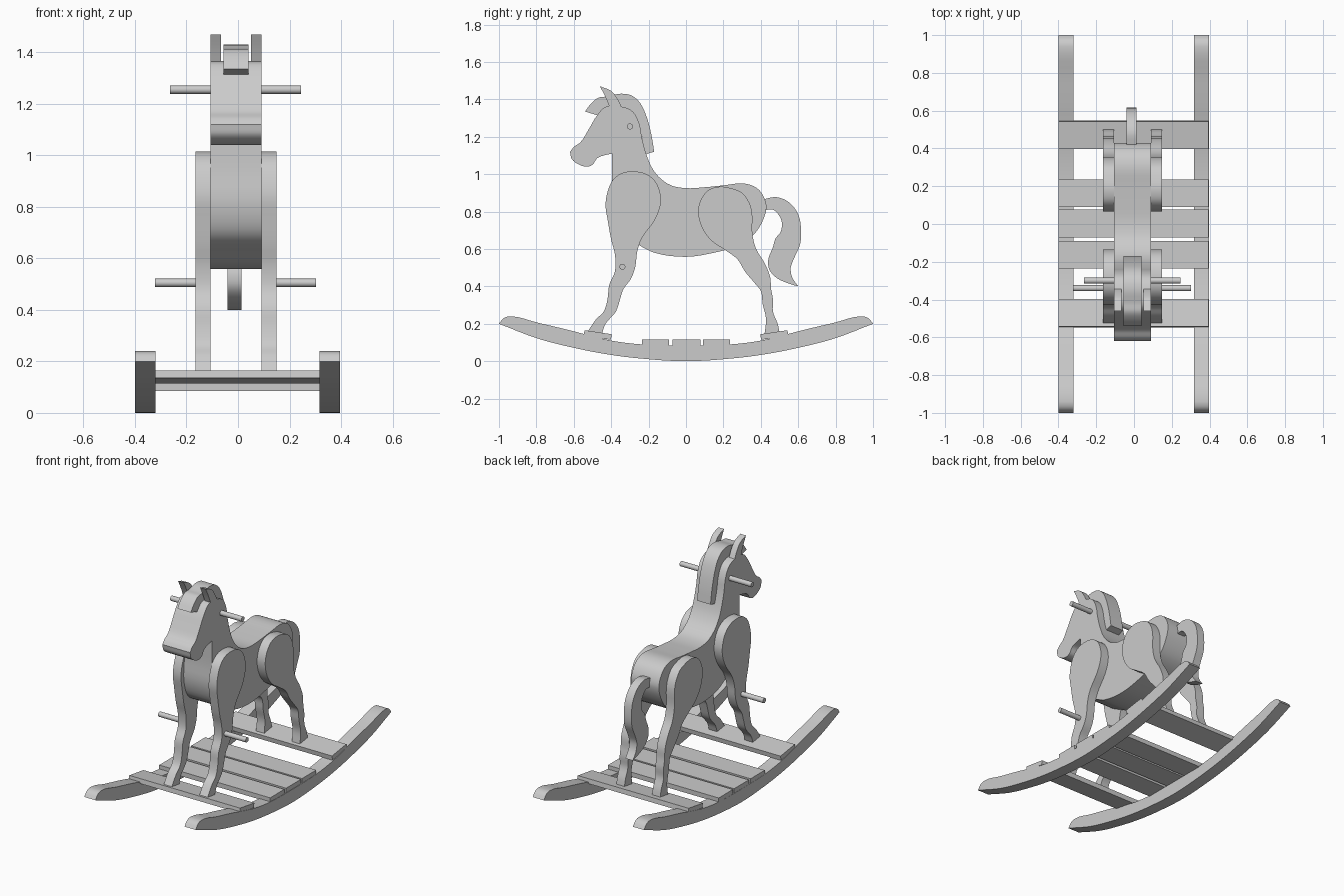
import bpy, bmesh, math
from mathutils import Vector, Matrix

cube = bpy.data.objects.get("Cube")
if cube:
    bpy.data.objects.remove(cube, do_unlink=True)

wood = bpy.data.materials.new("plain_grey")
wood.use_nodes = True
GREY = (0.6, 0.6, 0.6, 1)
wood.diffuse_color = GREY
wood.node_tree.nodes["Principled BSDF"].inputs["Base Color"].default_value = GREY

MID = -0.008  # centre plane of the horse


def finish(name, bm):
    bmesh.ops.recalc_face_normals(bm, faces=bm.faces[:])
    mesh = bpy.data.meshes.new(name)
    bm.to_mesh(mesh)
    bm.free()
    mesh.materials.append(wood)
    obj = bpy.data.objects.new(name, mesh)
    bpy.context.collection.objects.link(obj)
    bpy.ops.object.select_all(action='DESELECT')
    obj.select_set(True)
    bpy.context.view_layer.objects.active = obj
    bpy.ops.object.shade_smooth_by_angle(angle=math.radians(35))
    return obj


def smooth_outline(points, steps=4, corner=50):
    """Closed spline through the points that keeps sharp corners."""
    pts = [Vector(p) for p in points]
    n = len(pts)
    tangents = []
    for i, p in enumerate(pts):
        a, b = p - pts[i - 1], pts[(i + 1) % n] - p
        sharp = math.degrees(a.angle(b)) > corner
        tangents.append(None if sharp else (a.normalized() + b.normalized()) / 2)
    out = []
    for i, p in enumerate(pts):
        j = (i + 1) % n
        q = pts[j]
        chord = q - p
        size = chord.length
        t0 = chord if tangents[i] is None else tangents[i] * size
        t1 = chord if tangents[j] is None else tangents[j] * size
        for s in range(steps):
            t = s / steps
            out.append(p * (2*t**3 - 3*t**2 + 1) + t0 * (t**3 - 2*t**2 + t)
                       + q * (3*t**2 - 2*t**3) + t1 * (t**3 - t**2))
    return out


def board(name, points, x, half):
    """Side profile in (y, z) cut from a board centred on x."""
    bm = bmesh.new()
    face = bm.faces.new([bm.verts.new((x - half, p.x, p.y)) for p in smooth_outline(points)])
    ext = bmesh.ops.extrude_face_region(bm, geom=[face])
    moved = [v for v in ext["geom"] if isinstance(v, bmesh.types.BMVert)]
    bmesh.ops.translate(bm, verts=moved, vec=(2 * half, 0, 0))
    return finish(name, bm)


def pair(name, points, offset, half, centre=MID):
    for side, label in ((1, "left"), (-1, "right")):
        board(f"{label}_{name}", points, centre + side * offset, half)


def slat(name, y, z, length, tilt=0):
    bm = bmesh.new()
    bmesh.ops.create_cube(bm, size=1)
    bmesh.ops.transform(bm, verts=bm.verts[:], matrix=Matrix.Translation((-0.002, y, z))
                        @ Matrix.Rotation(tilt, 4, 'X')
                        @ Matrix.Diagonal((0.794, length, 0.03, 1)))
    finish(name, bm)


def pegs(name, y, z, inner, outer):
    for side, label in ((1, "left"), (-1, "right")):
        bm = bmesh.new()
        bmesh.ops.create_cone(bm, cap_ends=True, segments=24, radius1=0.016,
                              radius2=0.016, depth=outer - inner)
        bmesh.ops.transform(bm, verts=bm.verts[:], matrix=Matrix.Translation(
            (-0.01 + side * (inner + outer) / 2, y, z)) @ Matrix.Rotation(math.pi / 2, 4, 'Y'))
        finish(f"{label}_{name}", bm)


# Body with neck and head
board("body", [
    (-.62, 1.12), (-.61, 1.08), (-.57, 1.05), (-.53, 1.04), (-.5, 1.05), (-.475, 1.085),
    (-.44, 1.1), (-.395, 1.11), (-.395, .95), (-.4, .8), (-.36, .69), (-.25, .62),
    (-.17, .58), (0, .558), (.15, .58), (.24, .605), (.35, .665), (.4, .73),
    (.43, .82), (.42, .87), (.38, .925), (.31, .95), (.2, .94), (.1, .93),
    (0, .925), (-.08, .94), (-.145, .985), (-.185, 1.04), (-.21, 1.1), (-.235, 1.19),
    (-.25, 1.27), (-.285, 1.335), (-.34, 1.36), (-.43, 1.36), (-.475, 1.315),
    (-.52, 1.24), (-.565, 1.17), (-.6, 1.145)], MID, 0.099)

# Mane with forelock
board("mane", [
    (-.54, 1.335), (-.505, 1.38), (-.465, 1.41), (-.42, 1.415), (-.35, 1.43), (-.29, 1.42),
    (-.245, 1.38), (-.21, 1.305), (-.185, 1.21), (-.17, 1.12), (-.22, 1.105),
    (-.25, 1.25), (-.3, 1.33), (-.43, 1.35), (-.475, 1.315)], MID, 0.048)

# Ears
pair("ear", [(-.405, 1.35), (-.43, 1.41), (-.46, 1.47), (-.4, 1.445), (-.365, 1.4),
             (-.34, 1.35)], 0.0785, 0.0205)

# Legs
pair("front_leg", [
    (-.43, .84), (-.415, .92), (-.39, .97), (-.345, 1.005), (-.28, 1.015), (-.21, 1),
    (-.16, .955), (-.135, .88), (-.14, .82), (-.17, .75), (-.235, .66), (-.26, .59),
    (-.272, .5), (-.295, .44), (-.335, .385), (-.35, .34), (-.375, .265), (-.43, .2),
    (-.45, .145), (-.525, .16), (-.48, .225), (-.44, .265), (-.42, .33), (-.41, .41),
    (-.38, .48), (-.38, .57), (-.4, .65), (-.418, .75)], 0.128, 0.029)
pair("hind_leg", [
    (.065, .8), (.08, .865), (.12, .915), (.18, .933), (.24, .925), (.3, .9),
    (.337, .85), (.353, .795), (.355, .68), (.375, .6), (.42, .525), (.45, .45),
    (.455, .385), (.465, .33), (.465, .265), (.49, .2), (.5, .155), (.42, .145),
    (.428, .225), (.41, .305), (.4, .375), (.365, .42), (.315, .48), (.275, .545),
    (.2, .6), (.135, .645), (.085, .715)], 0.128, 0.029)

# Tail
board("tail", [
    (.41, .865), (.485, .877), (.55, .85), (.6, .785), (.615, .705), (.61, .625),
    (.58, .555), (.56, .5), (.567, .45), (.6, .4), (.55, .415), (.485, .445),
    (.445, .49), (.44, .545), (.465, .61), (.478, .655), (.505, .69), (.513, .74),
    (.497, .78), (.465, .81), (.41, .805)], -0.013, 0.027)

# Hand grips and foot rests
pegs("hand_grip", -.3, 1.255, .08, .255)
pegs("foot_rest", -.34, .505, .13, .313)

# Rockers: half outline from the bottom round the tip to the top, then mirrored
half = [(.25, .015), (.41, .035), (.57, .065), (.79, .12), (1, .2), (.975, .23), (.94, .24),
        (.79, .205), (.62, .165), (.545, .145), (.4, .11), (.24, .09)]
rocker = [(0, 0)] + half + [(0, .085)] + [(-y, z) for y, z in reversed(half)]
pair("rocker", rocker, 0.3585, 0.04, -0.0015)

# Cross slats
slat("middle_slat", 0.003, .1, .15)
for side, label in ((-1, "front"), (1, "back")):
    slat(f"{label}_inner_slat", side * .163, .1, .145)
    slat(f"{label}_outer_slat", side * .472, .14, .147, side * .145)
